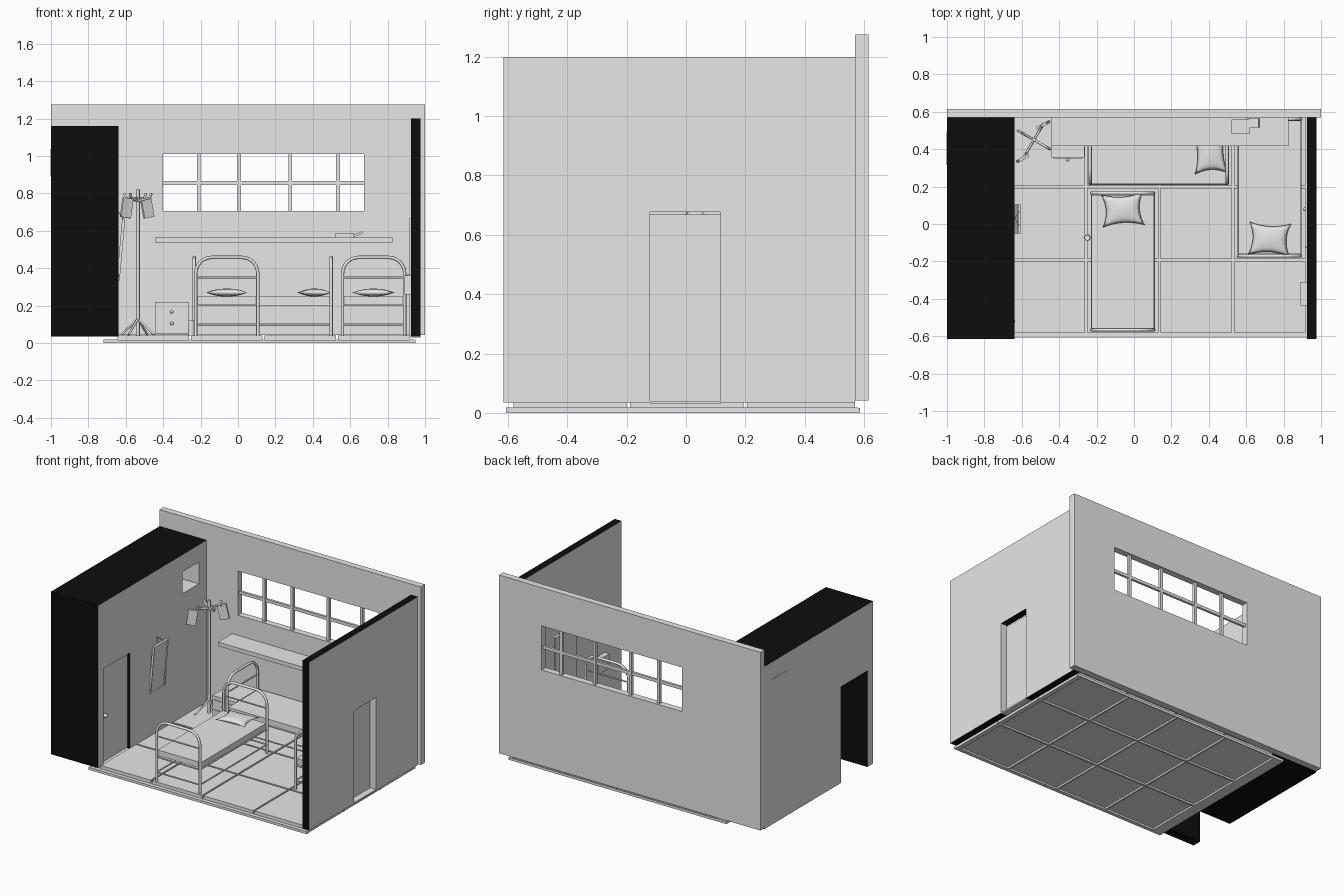
import bpy, bmesh, math
from mathutils import Matrix, Vector

if "Cube" in bpy.data.objects:
    bpy.data.objects.remove(bpy.data.objects["Cube"])


def material(name, value):
    m = bpy.data.materials.new(name)
    m.use_nodes = True
    colour = (value, value, value, 1)
    m.diffuse_color = colour
    m.node_tree.nodes["Principled BSDF"].inputs["Base Color"].default_value = colour
    return m


GREY = material("light grey", 0.8)
BLACK = material("cut black", 0.004)


def add(name, data):
    ob = bpy.data.objects.new(name, data)
    bpy.context.collection.objects.link(ob)
    data.materials.append(GREY)
    return ob


def finish(name, bm, smooth=False):
    bmesh.ops.recalc_face_normals(bm, faces=bm.faces)
    for f in bm.faces:
        f.smooth = smooth
    me = bpy.data.meshes.new(name)
    bm.to_mesh(me)
    bm.free()
    return add(name, me)


def box(name, xs, ys, zs, rot=None, place=None):
    """Box from its ranges; rot turns it about its own centre, place moves it afterwards."""
    bm = bmesh.new()
    mid = Vector([(a + b) / 2 for a, b in (xs, ys, zs)])
    size = [b - a for a, b in (xs, ys, zs)]
    mat = Matrix.Translation(mid) @ (rot or Matrix()) @ Matrix.Diagonal((*size, 1))
    bmesh.ops.create_cube(bm, size=1, matrix=(place or Matrix()) @ mat)
    return finish(name, bm)


def bake(ob):
    """Replace an object's data by its evaluated mesh."""
    bpy.context.view_layer.update()
    me = bpy.data.meshes.new_from_object(ob.evaluated_get(bpy.context.evaluated_depsgraph_get()))
    new = bpy.data.objects.new(ob.name, me)
    name = ob.name
    bpy.data.objects.remove(ob)
    new.name = name
    bpy.context.collection.objects.link(new)
    return new


def tubes(name, paths, radius, place=None):
    cu = bpy.data.curves.new(name, "CURVE")
    cu.dimensions = "3D"
    cu.bevel_depth = radius
    cu.bevel_resolution = 2
    cu.use_fill_caps = True
    for path in paths:
        sp = cu.splines.new("POLY")
        sp.points.add(len(path) - 1)
        for p, co in zip(sp.points, path):
            p.co = (*((place or Matrix()) @ Vector(co)), 1)
    ob = bake(add(name, cu))
    for f in ob.data.polygons:
        f.use_smooth = len(f.vertices) == 4
    return ob


def cut(ob, *cutters):
    for c in cutters:
        mod = ob.modifiers.new("opening", "BOOLEAN")
        mod.operation = "DIFFERENCE"
        mod.solver = "EXACT"
        mod.object = c
    ob = bake(ob)
    for c in cutters:
        bpy.data.objects.remove(c)
    return ob


def blacken(ob, keep):
    """Black on every face not looking sideways, except where keep() says so."""
    ob.data.materials.clear()
    ob.data.materials.append(GREY)
    ob.data.materials.append(BLACK)
    for f in ob.data.polygons:
        f.material_index = int(abs(f.normal.x) < 0.5 and not keep(f))


def ball(name, centre, r):
    bm = bmesh.new()
    bmesh.ops.create_uvsphere(bm, u_segments=12, v_segments=8, radius=r, matrix=Matrix.Translation(centre))
    return finish(name, bm, True)


# Floor: a lattice of bars carrying separate tiles
X0, Y0, STEP, GAP, TOP = -0.65, -0.587, 0.393, 0.006, 0.04
for i in range(5):
    x = X0 + i * STEP
    lo, hi = {0: (-0.07, GAP), 4: (-GAP, 0.025)}.get(i, (-GAP, GAP))
    box("floor_bar_lengthwise", (x + lo, x + hi), (-0.607, 0.58), (0, 0.018))
for j in range(4):
    y = Y0 + j * STEP
    lo, hi = {0: (-0.02, GAP), 3: (-GAP * 2, -0.012 + GAP)}.get(j, (-GAP, GAP))
    box("floor_bar_crosswise", (-0.72, 0.95), (y + lo, y + hi), (0, 0.017))
for i in range(4):
    for j in range(3):
        x, y = X0 + i * STEP, Y0 + j * STEP
        box("floor_tile", (x + GAP, x + STEP - GAP), (y + GAP, min(y + STEP - GAP, 0.57)), (0.012, TOP))

# Back wall with a barred window
wall = box("back_wall", (-1, 1), (0.57, 0.615), (0.042, 1.275))
cut(wall, box("window_cutter", (-0.4, 0.675), (0.5, 0.7), (0.705, 1.01)))
for x in (-0.21, 0.005, 0.28, 0.535):
    box("window_upright", (x - 0.01, x + 0.01), (0.582, 0.602), (0.705, 1.01))
box("window_crossbar", (-0.4, 0.675), (0.584, 0.6), (0.845, 0.866))

# Thick left wall with a doorway and a small niche
left = box("left_wall", (-1, -0.64), (-0.615, 0.57), (0.035, 1.16))
left = cut(left, box("door_cutter", (-2, 0), (-0.555, -0.265), (-1, 0.7)),
           box("niche_cutter", (-0.99, 0), (0.31, 0.485), (0.89, 1.04)))
blacken(left, lambda f: 0.3 < f.center.y < 0.5 and 0.88 < f.center.z < 1.05)
box("left_door", (-0.675, -0.66), (-0.555, -0.265), (TOP, 0.7))
ball("left_door_knob", (-0.65, -0.52, 0.36), 0.014)
box("niche_back_panel", (-1.002, -1), (0.315, 0.495), (0.89, 1.04))

# Thin right wall with a door
right = box("right_wall", (0.925, 0.975), (-0.615, 0.57), (0.035, 1.2))
right = cut(right, box("door_cutter", (0.5, 2), (-0.122, 0.117), (-1, 0.677)))
blacken(right, lambda f: abs(f.center.y) < 0.2 and abs(f.normal.y) > 0.5)
box("right_door", (0.918, 0.93), (-0.122, 0.117), (TOP, 0.668))
box("right_door_sill", (0.922, 0.975), (-0.122, 0.117), (0.03, TOP))
ball("right_door_knob", (0.912, 0.08, 0.36), 0.01)
for z in (0.09, 0.24):
    box("right_door_hinge", (0.914, 0.932), (-0.126, -0.118), (z, z + 0.03))
box("wall_holder", (0.89, 0.925), (-0.435, -0.31), (0.26, 0.36))

# Leaning framed mirror on the left wall
mirror = box("wall_mirror", (-0.634, -0.618), (-0.05, 0.105), (0.335, 0.665), Matrix.Rotation(0.09, 4, "Y"))
bm = bmesh.new()
bm.from_mesh(mirror.data)
front = max(bm.faces, key=lambda f: f.normal.x)
bmesh.ops.inset_region(bm, faces=[front], thickness=0.01, depth=0)
bmesh.ops.translate(bm, verts=front.verts, vec=(-0.005, 0, 0))
bm.to_mesh(mirror.data)
bm.free()
tubes("mirror_cord", [[(-0.612, -0.01, 0.66), (-0.638, 0.03, 0.7), (-0.612, 0.07, 0.66)]], 0.002)


def pillow(name, place):
    bm = bmesh.new()
    n = 12
    for side in (1, -1):
        grid = bmesh.ops.create_grid(bm, x_segments=n, y_segments=n, size=1)
        for v in grid["verts"]:
            u, w = v.co.x, v.co.y
            puff = max((1 - u * u) * (1 - w * w), 0) ** 0.5
            v.co = (0.112 * u * (1 - 0.2 * (1 - w * w)), 0.088 * w * (1 - 0.22 * (1 - u * u)), side * 0.021 * puff)
    bmesh.ops.remove_doubles(bm, verts=bm.verts, dist=0.0005)
    bm.transform(place)
    finish(name, bm, True)


def bed(name, x, y, turn, tilt):
    """Metal bed with its head towards its own +y."""
    place = Matrix.Translation((x, y, 0)) @ Matrix.Rotation(math.radians(turn), 4, "Z")
    w, h, r, half = 0.166, 0.458, 0.085, 0.366
    bend = [(w - r + r * math.cos(a), h - r + r * math.sin(a)) for a in [k * math.pi / 12 for k in range(7)]]
    arch = [(w, TOP)] + bend
    arch += [(-px, pz) for px, pz in reversed(arch)]
    ends = (-half, half)
    tubes(name + "_end_frames", [[(px, e, pz) for px, pz in arch] for e in ends], 0.009, place)
    rails = [[(-w, e, z), (w, e, z)] for e in ends for z in (0.1, 0.205, 0.35)]
    rails += [[(s, -half, z), (s, half, z)] for s in (-w, w) for z in (0.1, 0.205)]
    tubes(name + "_rails", rails, 0.005, place)
    box(name + "_mattress", (-w, w), (-half + 0.01, half - 0.01), (0.21, 0.25), place=place)
    pillow(name + "_pillow", place @ Matrix.Translation((0, half - 0.09, 0.27)) @ Matrix.Rotation(tilt, 4, "Z"))


bed("front_bed", -0.06, -0.2, 0, 0.06)
bed("back_bed", 0.132, 0.38, -90, 0.05)
bed("right_bed", 0.725, 0.195, 180, -0.05)

# Shelf and books
box("wall_shelf", (-0.445, 0.825), (0.418, 0.57), (0.537, 0.565))
box("lower_book", (0.52, 0.62), (0.48, 0.56), (0.565, 0.588))
box("leaning_book", (0.6, 0.67), (0.515, 0.565), (0.573, 0.586), Matrix.Rotation(-0.35, 4, "Y"))

# Bedside cabinet
box("cabinet", (-0.445, -0.265), (0.355, 0.57), (0.05, 0.22))
for z, tall in ((0.083, 0.043), (0.14, 0.055)):
    box("cabinet_drawer", (-0.43, -0.278), (0.349, 0.356), (z, z + tall))
    ball("drawer_knob", (-0.354, 0.343, z + tall / 2), 0.009)

# Bottle beside the front bed
bm = bmesh.new()
bmesh.ops.create_cone(bm, cap_ends=True, segments=16, radius1=0.017, radius2=0.015, depth=0.08,
                      matrix=Matrix.Translation((-0.25, -0.073, 0.08)))
finish("floor_bottle", bm)

# Coat stand with hanging cloths
sx, sy = -0.535, 0.45
tubes("coat_stand_pole", [[(sx, sy, TOP), (sx, sy, 0.82)]], 0.01)
legs, arms = [], []
for k in range(4):
    a = math.radians(60 + 90 * k)
    c, s = math.cos(a), math.sin(a)
    legs.append([(sx, sy, 0.13), (sx + 0.1 * c, sy + 0.1 * s, TOP + 0.005)])
    arms.append([(sx, sy, 0.76), (sx + 0.07 * c, sy + 0.07 * s, 0.775), (sx + 0.085 * c, sy + 0.085 * s, 0.8)])
tubes("coat_stand_legs", legs, 0.006)
tubes("coat_stand_arms", arms, 0.007)
for x, y, lean in ((-0.595, 0.35, 0.15), (-0.485, 0.53, -0.2)):
    turn = Matrix.Rotation(0.5, 4, "Z") @ Matrix.Rotation(lean, 4, "Y")
    box("hanging_cloth", (x - 0.03, x + 0.03), (y - 0.008, y + 0.008), (0.67, 0.775), turn)
    tubes("cloth_hook", [[(sx, sy, 0.775), (x, y, 0.77)]], 0.006)
